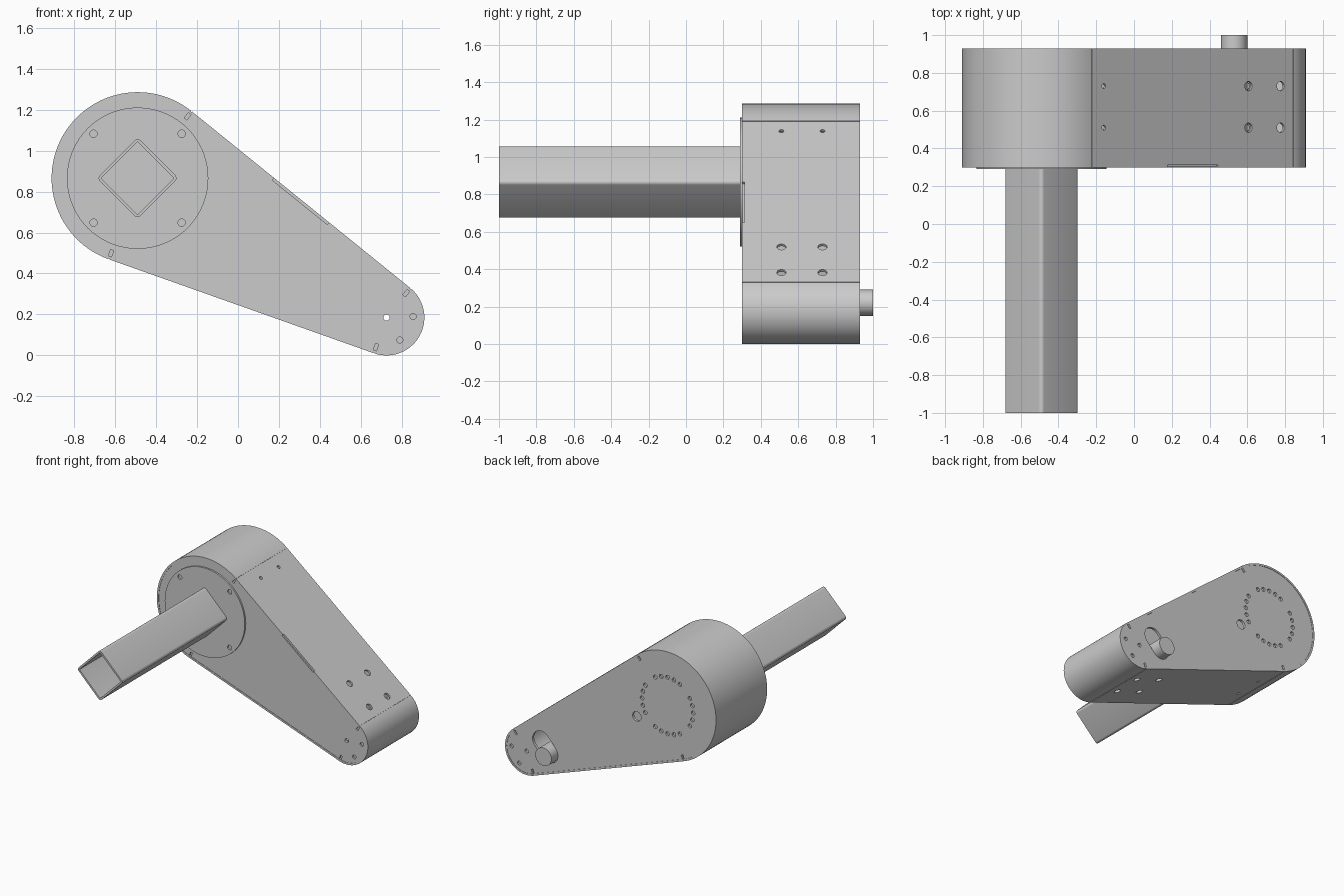
import bpy, bmesh
from math import sin, cos, atan2, acos, hypot, radians, degrees, pi
from mathutils import Vector, Matrix

if "Cube" in bpy.data.objects:
    bpy.data.objects.remove(bpy.data.objects["Cube"])

BIG, SMALL = (-0.49, 0.865, 0.42), (0.725, 0.185, 0.185)
Y0, Y1, WALL = 0.30, 0.93, 0.015


def arc(cx, cz, r, a0, a1, n):
    return [(cx + r * cos(a0 + (a1 - a0) * i / n), cz + r * sin(a0 + (a1 - a0) * i / n))
            for i in range(n + 1)]


def tangent_angles(a, b):
    """Normal angles of the two outer tangents from circle a to circle b."""
    d = atan2(b[1] - a[1], b[0] - a[0])
    k = acos((a[2] - b[2]) / hypot(b[0] - a[0], b[1] - a[1]))
    return d + k, d - k


def hull(a, b, inset=0.0, na=56, nb=28):
    up, low = tangent_angles(a, b)
    return (arc(a[0], a[1], a[2] - inset, up, low + 2 * pi, na)
            + arc(b[0], b[1], b[2] - inset, low, up, nb))


def finish(bm, name):
    bmesh.ops.recalc_face_normals(bm, faces=bm.faces)
    mesh = bpy.data.meshes.new(name)
    bm.to_mesh(mesh)
    bm.free()
    obj = bpy.data.objects.new(name, mesh)
    bpy.context.collection.objects.link(obj)
    return obj


def prism(name, loop, y0, y1, inner=None):
    """Extrude an xz loop along y; with an inner loop it becomes an open tube."""
    bm = bmesh.new()
    rings = [[bm.verts.new((x, y, z)) for x, z in lp]
             for lp in ([loop, inner] if inner else [loop]) for y in (y0, y1)]
    n = len(loop)
    pairs = [(0, 1), (2, 3), (0, 2), (1, 3)] if inner else [(0, 1)]
    for p, q in pairs:
        for i in range(n):
            j = (i + 1) % n
            bm.faces.new((rings[p][i], rings[p][j], rings[q][j], rings[q][i]))
    if not inner:
        bm.faces.new(rings[0])
        bm.faces.new(rings[1])
    return finish(bm, name)


def add_rod(bm, p0, p1, r, segs=20):
    p0, p1 = Vector(p0), Vector(p1)
    m = Matrix.Translation((p0 + p1) / 2) @ (p1 - p0).to_track_quat('Z', 'Y').to_matrix().to_4x4()
    bmesh.ops.create_cone(bm, cap_ends=True, segments=segs, radius1=r, radius2=r,
                          depth=(p1 - p0).length, matrix=m)


def add_box(bm, centre, size, angle):
    m = (Matrix.Translation(centre) @ Matrix.Rotation(-angle, 4, 'Y')
         @ Matrix.Diagonal((*size, 1)))
    bmesh.ops.create_cube(bm, size=1, matrix=m)


def cut(obj, *cutters):
    for c in cutters:
        mod = obj.modifiers.new("cut", 'BOOLEAN')
        mod.operation, mod.solver, mod.object = 'DIFFERENCE', 'EXACT', c
        c.hide_render = True
    deps = bpy.context.evaluated_depsgraph_get()
    mesh = bpy.data.meshes.new_from_object(obj.evaluated_get(deps))
    obj.modifiers.clear()
    obj.data = mesh
    for c in cutters:
        bpy.data.objects.remove(c)


# Straight sides: tangent points, outward normals, running directions
sides = []
for sgn, ang in zip((-1, 1), tangent_angles(BIG, SMALL)):
    n = Vector((cos(ang), 0, sin(ang)))
    t = Vector((-sgn * -n.z, 0, -sgn * n.x)) * -1 if sgn == 1 else Vector((n.z, 0, -n.x))
    if t.x < 0:
        t = -t
    starts = [Vector((c[0], 0, c[1])) + n * c[2] for c in (BIG, SMALL)]
    sides.append((ang, n, t, starts))

# Housing wall with screw holes, corner seams and a tab notch
wall = prism("housing_wall", hull(BIG, SMALL), Y0, Y1, hull(BIG, SMALL, WALL))
bm = bmesh.new()
for ang, n, t, starts in sides:
    for s, r in ((0.085, 0.013), (1.07, 0.025), (1.288, 0.025)):
        for y in (0.51, 0.73):
            p = starts[0] + t * s + Vector((0, y, 0))
            add_rod(bm, p - n * 0.04, p + n * 0.04, r)
    for p in starts:
        add_box(bm, p + Vector((0, 0.615, 0)), (0.008, 0.7, 0.006), ang)
ang, n, t, starts = sides[0]
add_box(bm, starts[0] + t * 0.69 + Vector((0, Y0, 0)), (0.05, 0.025, 0.345), ang)
cut(wall, finish(bm, "wall_cutter"))


# Front and back plates set into the wall
def plate(name, y0, y1, face, into):
    obj = prism(name, hull(BIG, SMALL, WALL - 0.001), y0, y1)
    bm = bmesh.new()
    for ang, n, t, starts in sides:
        for p in starts:
            add_box(bm, p - n * 0.031 + Vector((0, face, 0)), (0.034, 0.028, 0.016), ang)
    for x, z in ((0.855, 0.19), (0.79, 0.075)):
        add_rod(bm, (x, face - into, z), (x, face + into * 0.7, z), 0.015)
    add_rod(bm, (SMALL[0], face - into, SMALL[1]), (SMALL[0], face + into * 2, SMALL[1]), 0.015)
    return obj, bm


front, bm = plate("front_plate", Y0 + 0.003, Y0 + 0.023, Y0 + 0.003, 0.02)
cut(front, finish(bm, "front_cutter"))

back, bm = plate("back_plate", Y1 - 0.023, Y1 - 0.003, Y1 - 0.003, -0.02)
for group in range(4):
    for k in range(-2, 3):
        a = radians(group * 90 + k * 14.5)
        x, z = BIG[0] + 0.22 * cos(a), BIG[1] + 0.22 * sin(a)
        add_rod(bm, (x, Y1 - 0.018, z), (x, Y1 + 0.02, z), 0.016, 14)
add_rod(bm, (-0.225, Y1 - 0.05, 0.71), (-0.225, Y1 + 0.02, 0.71), 0.037, 28)
slot = prism("slot_cutter", hull((0.53, 0.22, 0.075), (0.60, 0.30, 0.0749), 0, 16, 16),
             Y1 - 0.06, Y1 + 0.03)
cut(back, finish(bm, "back_cutter"), slot)

# Output shaft poking through the slot
bm = bmesh.new()
add_rod(bm, (0.53, 0.36, 0.22), (0.53, 1.0, 0.22), 0.07, 40)
finish(bm, "shaft")

# Round flange with four bolt holes
bm = bmesh.new()
add_rod(bm, (BIG[0], 0.29, BIG[1]), (BIG[0], Y0 + 0.005, BIG[1]), 0.345, 72)
flange = finish(bm, "flange")
bm = bmesh.new()
for sx in (-1, 1):
    for sz in (-1, 1):
        x, z = BIG[0] + sx * 0.215, BIG[1] + sz * 0.217
        add_rod(bm, (x, 0.27, z), (x, 0.302, z), 0.018)
cut(flange, finish(bm, "flange_cutter"))


# Hollow square tube standing on its corner
def diamond(r):
    pts = []
    for k in range(4):
        a = k * pi / 2
        pts += arc(BIG[0] + 0.17 * cos(a), BIG[1] + 0.17 * sin(a), r, a - pi / 4, a + pi / 4, 5)
    return pts


prism("square_tube", diamond(0.02), -1.0, 0.292, diamond(0.006))

# Smooth shading with crisp edges
bpy.ops.object.select_all(action='DESELECT')
for o in bpy.context.scene.objects:
    o.select_set(True)
    bpy.context.view_layer.objects.active = o
bpy.ops.object.shade_smooth_by_angle(angle=radians(30))
